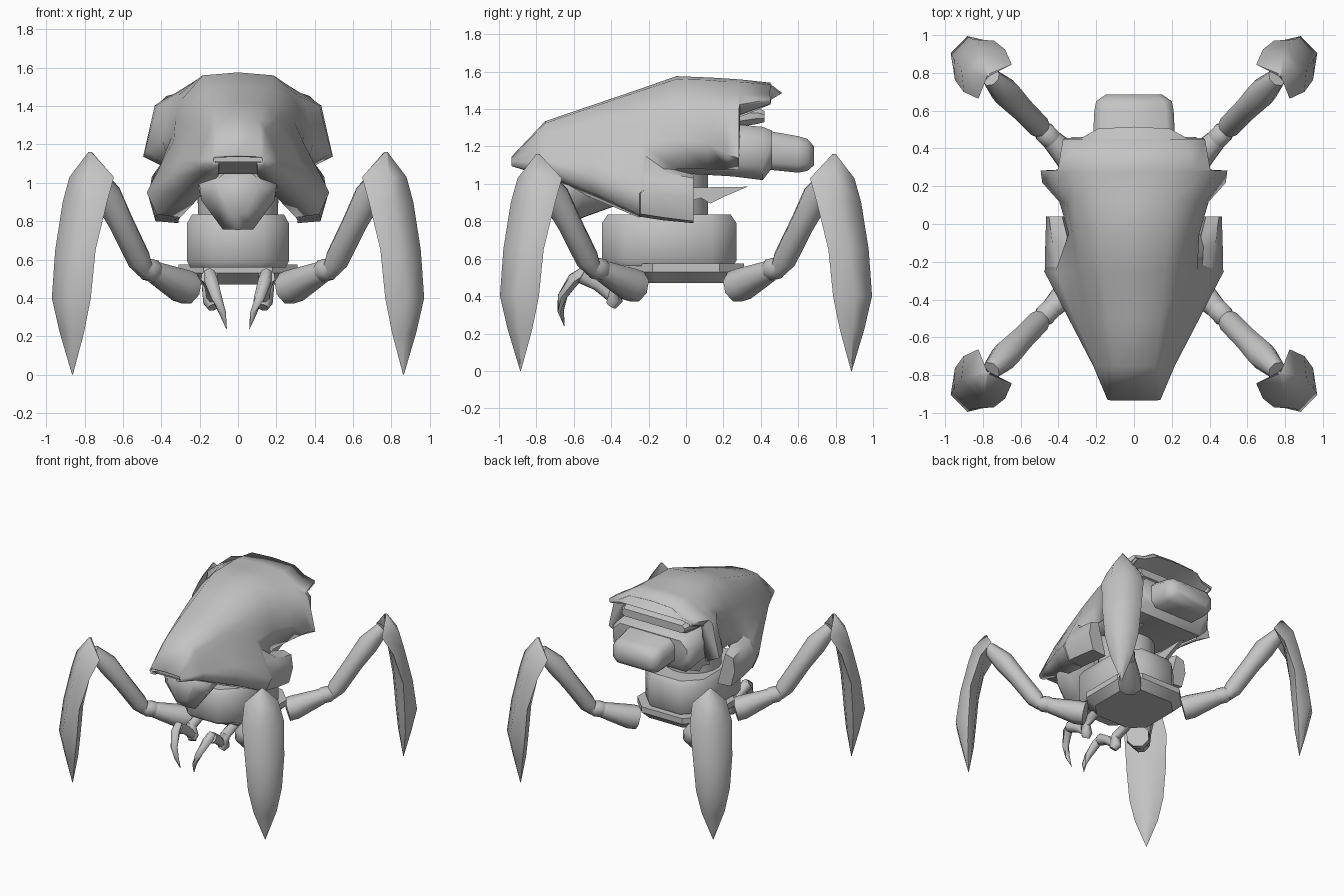
import bpy, bmesh, math
from mathutils import Vector

grey = bpy.data.materials.new("plain grey")
grey.diffuse_color = (0.55, 0.55, 0.55, 1)


def loft(name, rings, closed=True, caps=(True, True), thick=0, angle=35):
    """Skin a list of equally long rings of 3D points."""
    bm = bmesh.new()
    rows = [[bm.verts.new(p) for p in r] for r in rings]
    n = len(rows[0])
    for a, b in zip(rows, rows[1:]):
        for i in range(n if closed else n - 1):
            j = (i + 1) % n
            bm.faces.new((a[i], a[j], b[j], b[i]))
    if caps[0]:
        bm.faces.new(rows[0])
    if caps[1]:
        bm.faces.new(rows[-1])
    bmesh.ops.remove_doubles(bm, verts=bm.verts, dist=0.0005)
    bmesh.ops.recalc_face_normals(bm, faces=bm.faces)
    me = bpy.data.meshes.new(name)
    bm.to_mesh(me)
    bm.free()
    me.materials.append(grey)
    ob = bpy.data.objects.new(name, me)
    bpy.context.collection.objects.link(ob)
    if thick:
        mod = ob.modifiers.new("thickness", 'SOLIDIFY')
        mod.thickness, mod.offset = thick, 0
    bpy.ops.object.select_all(action='DESELECT')
    ob.select_set(True)
    bpy.context.view_layer.objects.active = ob
    bpy.ops.object.shade_smooth_by_angle(angle=math.radians(angle))
    return ob


def arch(y, half):
    """Mirror a half section that starts on the centre line."""
    return [(-x, y, z) for x, z in half[:0:-1]] + [(x, y, z) for x, z in half]


def slab(hx, hy, z, cut, cy=0.0):
    """Rectangle with cut corners at height z."""
    q = [(hx, hy - cut), (hx - cut, hy)]
    pts = q + [(-x, y) for x, y in q[::-1]]
    pts += [(-x, -y) for x, y in pts]
    return [(x, y + cy, z) for x, y in pts]


def box_ring(y, hx, z0, z1, cut):
    """Upright rectangle with cut corners at depth y."""
    return [(x, y, b + (z0 + z1) / 2) for x, b, _ in slab(hx, (z1 - z0) / 2, 0, cut)]


def tube(name, path, n=8, angle=60):
    """Round limb through (point, radius) pairs."""
    rings = []
    for i, (p, r) in enumerate(path):
        d = Vector(path[min(i + 1, len(path) - 1)][0]) - Vector(path[max(i - 1, 0)][0])
        q = d.to_track_quat('Z', 'Y')
        rings.append([Vector(p) + q @ Vector((r * math.cos(t), r * math.sin(t), 0))
                      for t in (2 * math.pi * (k + .5) / n for k in range(n))])
    return loft(name, rings, angle=angle)


# base: foot plate, drum and neck
loft("base_plate", [slab(.25, .25, .47, .1), slab(.31, .31, .53, .13), slab(.31, .31, .575, .13)])
loft("drum", [slab(.25, .34, .56, .13, -.09), slab(.265, .36, .59, .13, -.09),
              slab(.265, .36, .79, .13, -.09), slab(.24, .33, .835, .12, -.09)], angle=50)
tube("neck", [((0, -.09, .8), .21), ((0, -.09, 1.08), .21)], 20)

# shell: nose, hood and side pods as one skin (upper part of each section)
upper = [(-.93, [(0, 1.14), (.12, 1.135), (.125, 1.132), (.128, 1.13), (.131, 1.125), (.134, 1.12)]),
         (-.75, [(0, 1.33), (.11, 1.32), (.14, 1.27), (.16, 1.23), (.18, 1.18), (.2, 1.12)]),
         (-.5, [(0, 1.415), (.14, 1.405), (.2, 1.33), (.23, 1.27), (.27, 1.2), (.31, 1.11)]),
         (-.25, [(0, 1.5), (.16, 1.49), (.26, 1.38), (.29, 1.31), (.33, 1.22), (.41, 1.065)]),
         (-.05, [(0, 1.57), (.18, 1.555), (.29, 1.43), (.32, 1.34), (.34, 1.24), (.34, 1.08)]),
         (.12, [(0, 1.563), (.19, 1.55), (.31, 1.45), (.35, 1.40), (.39, 1.22), (.35, 1.08)]),
         (.22, [(0, 1.557), (.2, 1.54), (.32, 1.46), (.42, 1.4), (.48, 1.16), (.36, 1.08)]),
         (.28, [(0, 1.553), (.2, 1.54), (.32, 1.465), (.43, 1.4), (.49, 1.14), (.37, 1.08)]),
         (.285, [(0, 1.553), (.2, 1.54), (.32, 1.465), (.4, 1.42), (.36, 1.38), (.34, 1.36)]),
         (.45, [(0, 1.535), (.19, 1.525), (.28, 1.47), (.37, 1.45), (.36, 1.43), (.34, 1.43)])]
# lower edge of the front sections, spreading into the cheek flaps
lower = [[(.134, 1.115), (.125, 1.1), (.1, 1.1)], [(.21, 1.1), (.18, 1.06), (.1, 1.045)],
         [(.34, 1.04), (.31, .96), (.2, .93)], [(.47, .95), (.42, .84), (.3, .825)]]
rows = [arch(y, h + (lower[i] if i < 4 else [h[5]] * 3)) for i, (y, h) in enumerate(upper)]
loft("shell", rows, False, (False, False), .012, 50)

# overhanging lip at the back of the roof
edge = [(-.37, .45, 1.45), (-.28, .45, 1.47), (-.19, .45, 1.525), (0, .45, 1.535)]
lip = [(-.37, .455, 1.43), (-.28, .455, 1.45), (-.19, .505, 1.48), (0, .515, 1.485)]
edge, lip = [h + [(-x, y, z) for x, y, z in h[2::-1]] for h in (edge, lip)]
loft("roof_lip", [edge, lip, [(x, .27, z - .07) for x, _, z in lip]], False, (False, False), 0, 45)

# flat panel under the nose
loft("nose_underside", [[(-.12, -.925, 1.105), (.12, -.925, 1.105), (.12, -.925, 1.115), (-.12, -.925, 1.115)],
                        [(-.11, -.77, 1.045), (.11, -.77, 1.045), (.11, -.77, 1.06), (-.11, -.77, 1.06)]])

# body under the shell
loft("cabin", [box_ring(-.1, .3, 1.06, 1.3, .06), box_ring(.25, .36, 1.04, 1.32, .07),
               box_ring(.41, .36, 1.02, 1.305, .07), box_ring(.46, .33, 1.085, 1.285, .06)], angle=50)
loft("rear_box", [box_ring(.4, .22, 1.08, 1.29, .04), box_ring(.6, .21, 1.06, 1.255, .04),
                  box_ring(.65, .2, 1.07, 1.24, .04), box_ring(.685, .15, 1.1, 1.2, .03)], angle=50)
loft("rear_bar", [box_ring(.25, .3, 1.3, 1.41, .03), box_ring(.38, .3, 1.32, 1.41, .03),
                  box_ring(.42, .28, 1.33, 1.39, .02)])

# belly wedge below the nose
belly = [(0, .0), (.08, .01), (.19, .5), (.2, .75), (.1, 1)]


def belly_ring(y, w, z0, z1):
    return arch(y, [(x * w, z0 + t * (z1 - z0)) for x, t in belly])


loft("belly", [belly_ring(-.74, .6, .84, 1.06), belly_ring(-.66, 1, .755, 1.06),
               belly_ring(-.55, 1.05, .82, 1.08), belly_ring(-.3, 1.1, .91, 1.1)], angle=60)

for side, s in (("right", 1), ("left", -1)):
    # cheek flap behind the hood, and a small spike by the neck
    flap = [(-.25, [(.34, 1.18), (.41, 1.065), (.47, .95), (.42, .84), (.3, .825)]),
            (-.12, [(.34, 1.09), (.43, 1.06), (.47, .94), (.43, .82), (.31, .805)]),
            (.04, [(.38, 1.05), (.45, 1.03), (.465, .93), (.43, .8), (.31, .79)])]
    loft(side + "_flap", [[(s * x, y, z) for x, z in h] for y, h in flap], True, (False, True), 0, 45)
    spike = [(.0, .98), (.33, .985), (.2, .93), (.13, .895), (.08, .925), (.0, .9)]
    loft(side + "_spike", [[(s * x, y, z) for y, z in spike] for x in (.18, .21)])

    # small mouth arm with a curved claw
    tube(side + "_mouth_arm", [((s * .15, -.25, .5), .035), ((s * .15, -.38, .46), .04),
                               ((s * .14, -.38, .38), .045), ((s * .13, -.4, .35), .03)])
    tube(side + "_mouth_link", [((s * .13, -.38, .38), .03), ((s * .14, -.47, .46), .035),
                                ((s * .15, -.56, .51), .045)])
    tube(side + "_mouth_claw", [((s * .15, -.54, .53), .03), ((s * .14, -.6, .49), .035),
                                ((s * .11, -.66, .4), .028), ((s * .08, -.67, .32), .018),
                                ((s * .06, -.65, .24), .002)], 6)

    for end, e in (("front", -1), ("back", 1)):
        name = f"{end}_{side}_"

        def P(r, t, z):
            """Leg point: reach along the diagonal, sideways offset, height."""
            k = math.sqrt(.5)
            return (s * (r - t) * k, e * (r + t) * k * 1.025, z)

        # hip, ankle joint and upper leg
        tube(name + "hip", [(P(.36, 0, .45), .088), (P(.42, 0, .465), .09), (P(.62, 0, .535), .058)])
        tube(name + "joint", [(P(.57, 0, .53), .03), (P(.62, 0, .54), .06),
                              (P(.67, 0, .55), .06), (P(.73, 0, .57), .035)])
        tube(name + "upper_leg", [(P(.68, 0, .54), .045), (P(.73, 0, .6), .066), (P(.86, 0, .79), .068),
                                  (P(.96, 0, .93), .078), (P(1.07, 0, 1.05), .05)])
        # blade: height, outer reach, wing reach, inner reach, half width
        blade = [(1.16, 1.1, 1.09, 1.08, .008), (1.03, 1.18, 1.04, 1.08, .125), (.9, 1.215, 1.12, 1.11, .155),
                 (.65, 1.275, 1.195, 1.15, .145), (.4, 1.31, 1.21, 1.17, .125),
                 (.22, 1.272, 1.22, 1.185, .085), (0, 1.222, 1.22, 1.218, .002)]
        loft(name + "blade", [[P(o, -.5 * w, z), P(o, .5 * w, z), P(m, w, z),
                               P(i, .4 * w, z), P(i, -.4 * w, z), P(m, -w, z)]
                              for z, o, m, i, w in blade], angle=70)
